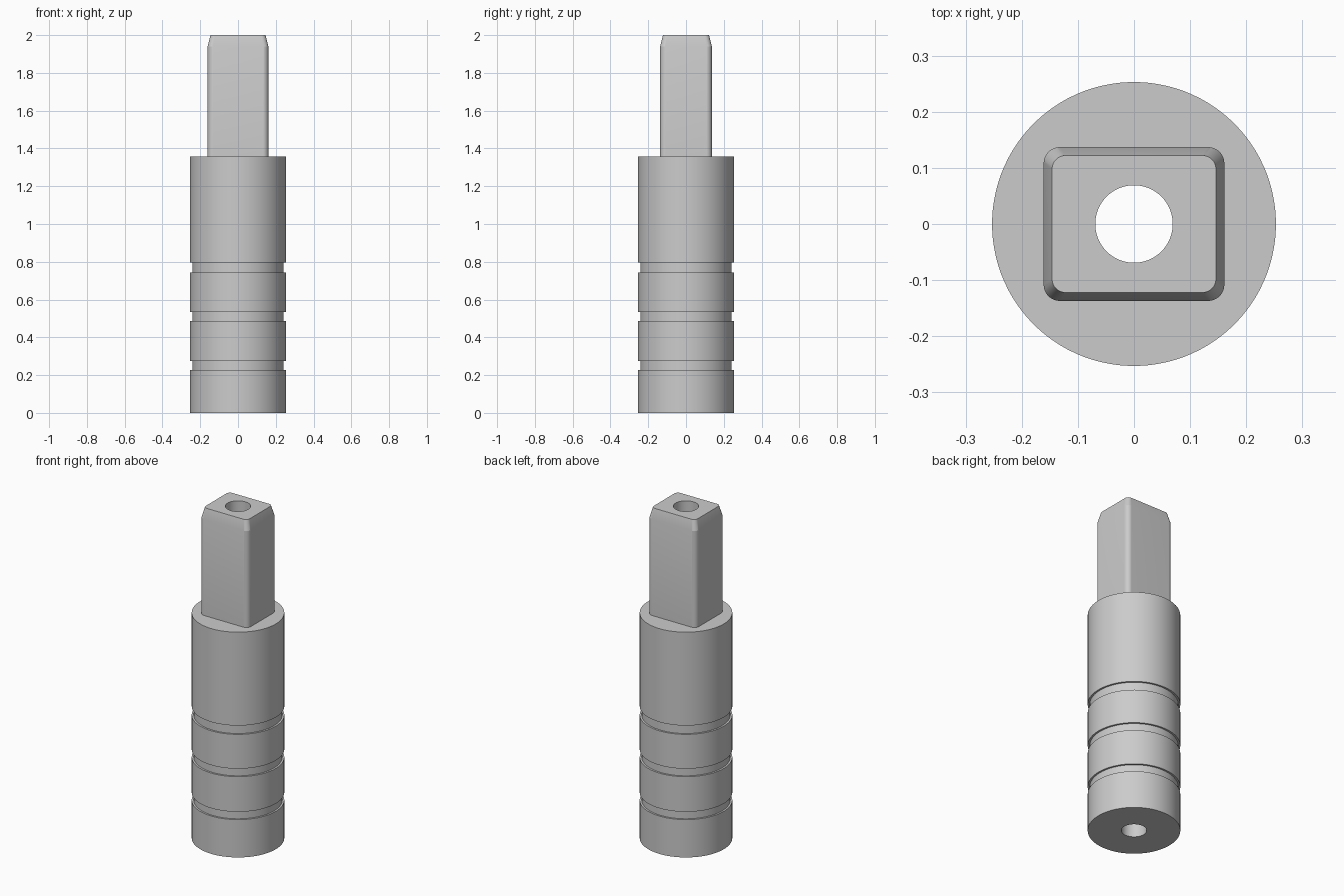
import bpy, bmesh, math

cube = bpy.data.objects.get("Cube")
if cube:
    bpy.data.objects.remove(cube, do_unlink=True)

SIDES = 96          # points in every ring
BODY_R, GROOVE_R, BORE_R = 0.253, 0.242, 0.069
SHOULDER, CHAMFER, TOP = 1.358, 1.94, 2.0


def circle(radius, z):
    step = math.tau / SIDES
    return [(radius * math.cos((i + 0.5) * step),
             radius * math.sin((i + 0.5) * step), z) for i in range(SIDES)]


def rounded_rect(hx, hy, r, z):
    points, n = [], SIDES // 4
    for corner, (sx, sy) in enumerate([(1, 1), (-1, 1), (-1, -1), (1, -1)]):
        for i in range(n):
            a = (corner + i / (n - 1)) * math.pi / 2
            points.append((sx * (hx - r) + r * math.cos(a),
                           sy * (hy - r) + r * math.sin(a), z))
    return points


# Grooved cylindrical body
rings = [circle(BORE_R, 0), circle(BODY_R, 0)]
for low, high in [(0.228, 0.275), (0.487, 0.535), (0.742, 0.795)]:
    rings += [circle(BODY_R, low), circle(GROOVE_R, low),
              circle(GROOVE_R, high), circle(BODY_R, high)]
rings.append(circle(BODY_R, SHOULDER))

# Rectangular tang with a chamfered tip, then the bore back down
rings += [rounded_rect(0.161, 0.137, 0.029, SHOULDER),
          rounded_rect(0.161, 0.137, 0.029, CHAMFER),
          rounded_rect(0.146, 0.122, 0.024, TOP),
          circle(BORE_R, TOP)]

# Skin consecutive rings, closing the last onto the first
bm = bmesh.new()
loops = [[bm.verts.new(p) for p in ring] for ring in rings]
for a, b in zip(loops, loops[1:] + loops[:1]):
    for i in range(SIDES):
        j = (i + 1) % SIDES
        bm.faces.new((a[i], a[j], b[j], b[i]))
bmesh.ops.recalc_face_normals(bm, faces=bm.faces)

mesh = bpy.data.meshes.new("grooved_shaft")
bm.to_mesh(mesh)
bm.free()
shaft = bpy.data.objects.new("grooved_shaft", mesh)
bpy.context.collection.objects.link(shaft)

# Plain grey metal
grey = bpy.data.materials.new("grey_metal")
grey.use_nodes = True
colour = (0.6, 0.6, 0.6, 1)
grey.diffuse_color = colour
grey.node_tree.nodes["Principled BSDF"].inputs["Base Color"].default_value = colour
mesh.materials.append(grey)

bpy.context.view_layer.objects.active = shaft
shaft.select_set(True)
bpy.ops.object.shade_smooth_by_angle(angle=math.radians(15))
